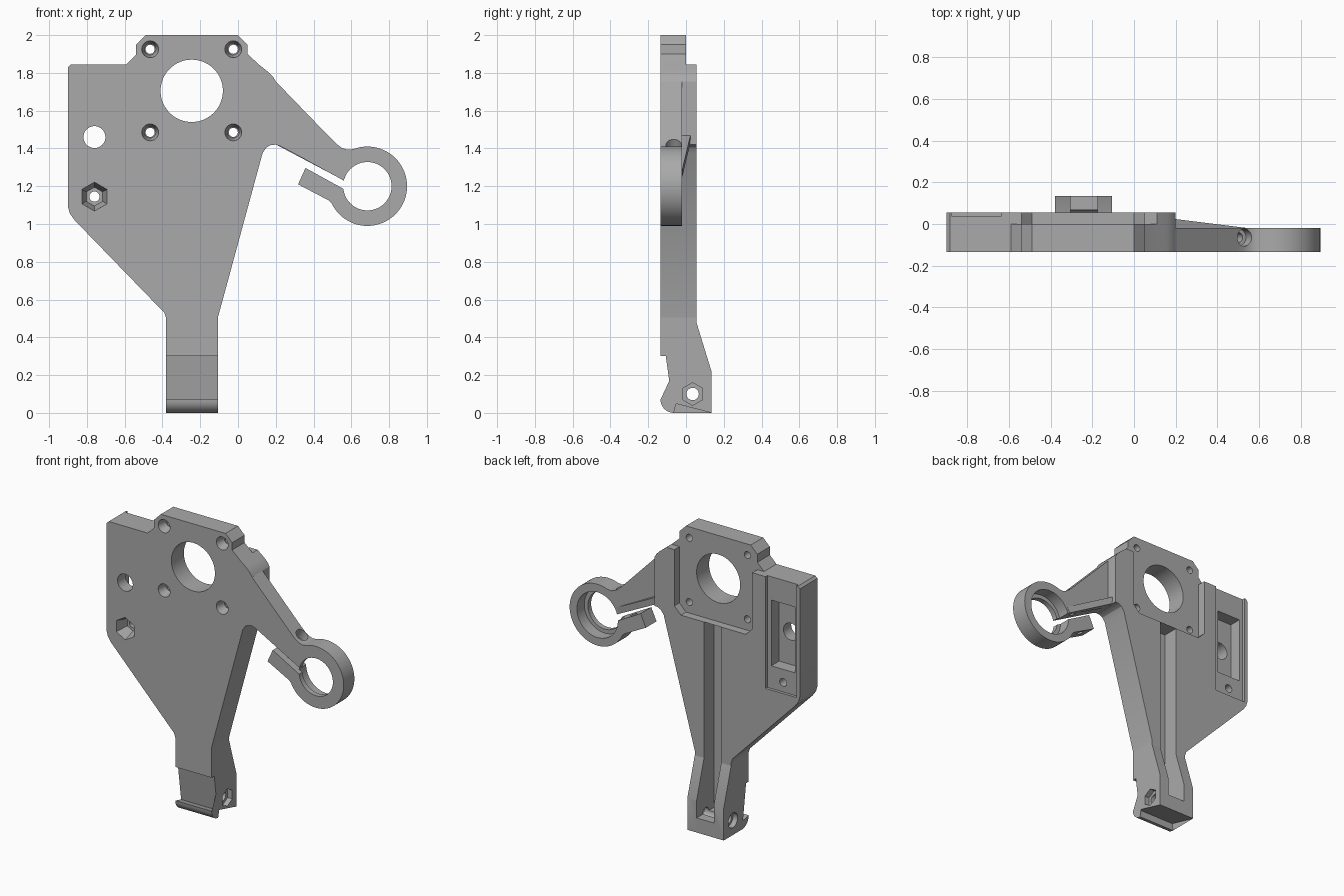
import bpy, bmesh, math
from mathutils import Vector

cube = bpy.data.objects.get("Cube")
if cube:
    bpy.data.objects.remove(cube)

grey = bpy.data.materials.new("plain_grey")
grey.use_nodes = True
grey.diffuse_color = (0.4, 0.4, 0.4, 1)
grey.node_tree.nodes["Principled BSDF"].inputs["Base Color"].default_value = (0.4, 0.4, 0.4, 1)

FRONT, BACK, STEP, ARM_BACK = -0.135, 0.055, 0.0, -0.02
SLOT = (-0.305, -0.175)          # fork slot in x
MOTOR = (-0.245, 1.705)          # motor centre in x, z
RING = (0.685, 1.2)              # clamp ring centre in x, z

# Mappings from profile (u, v) and depth w to space
screw_origin = Vector((0.44, -0.065, 1.25))
slit_dir = Vector((0.884, 0, -0.467))
screw_dir = Vector((0.467, 0, 0.884))
AXES = {
    "Y": lambda u, v, w: (u, w, v),
    "X": lambda u, v, w: (w, u, v),
    "SCREW": lambda u, v, w: screw_origin + slit_dir * u + Vector((0, v, 0)) + screw_dir * w,
}


def loft(name, pts, lo, hi, axis="Y", pts_hi=None):
    """Prism, or taper when a second profile is given."""
    bm = bmesh.new()
    place = AXES[axis]
    a = [bm.verts.new(place(u, v, lo)) for u, v in pts]
    b = [bm.verts.new(place(u, v, hi)) for u, v in (pts_hi or pts)]
    bm.faces.new(a)
    bm.faces.new(b[::-1])
    n = len(a)
    for i in range(n):
        j = (i + 1) % n
        bm.faces.new((a[i], b[i], b[j], a[j]))
    bmesh.ops.recalc_face_normals(bm, faces=bm.faces)
    mesh = bpy.data.meshes.new(name)
    bm.to_mesh(mesh)
    bm.free()
    mesh.materials.append(grey)
    ob = bpy.data.objects.new(name, mesh)
    bpy.context.collection.objects.link(ob)
    return ob


def ngon(centre, r, n=48):
    return [(centre[0] + r * math.sin(math.tau * i / n),
             centre[1] + r * math.cos(math.tau * i / n)) for i in range(n)]


def rect(u0, u1, v0, v1):
    return [(u0, v0), (u1, v0), (u1, v1), (u0, v1)]


def combine(target, tool, operation):
    mod = target.modifiers.new("combine", "BOOLEAN")
    mod.operation = operation
    mod.solver = "EXACT"
    mod.object = tool
    bpy.context.view_layer.objects.active = target
    bpy.ops.object.modifier_apply(modifier=mod.name)
    bpy.data.objects.remove(tool)


# Main plate
bracket = loft("bracket", [
    (-0.885, 1.845), (-0.59, 1.845), (-0.54, 1.895), (-0.54, 1.95), (-0.49, 2),
    (0, 2), (0.05, 1.95), (0.05, 1.9), (0.11, 1.845), (0.16, 1.805), (0.185, 1.78),
    (0.2, 1.755), (0.2, 1.42), (0.175, 1.418), (0.15, 1.405), (0.13, 1.375),
    (-0.105, 0.51), (-0.105, 0.3), (-0.38, 0.3), (-0.38, 0.5), (-0.39, 0.53),
    (-0.865, 1.02), (-0.89, 1.055), (-0.9, 1.09), (-0.9, 1.83)], FRONT, BACK)

# Fork legs with a rounded front toe
toe = [(FRONT + 0.07 * (1 - math.sin(t)), 0.07 * (1 - math.cos(t)))
       for t in [math.pi / 2 * i / 8 for i in range(9)]]
legs = loft("legs", toe + [(0.135, 0), (0.135, 0.22), (BACK, 0.48), (BACK, 0.5), (FRONT, 0.5)],
            -0.38, -0.105, "X")
combine(bracket, legs, "UNION")

# Motor pocket, open at the top, and the step above the plate
cutters = [
    loft("motor_pocket", [(-0.49, 1.41), (0, 1.41), (0.05, 1.46), (0.05, 2.1),
                          (-0.54, 2.1), (-0.54, 1.46)], STEP, 0.3),
    loft("top_step", rect(-0.7, 0.3, 1.845, 2.1), STEP, 0.3),
    loft("motor_bore", ngon(MOTOR, 0.165, 64), -0.3, 0.3),
    loft("fork_slot", rect(*SLOT, -0.1, 0.21), -0.3, 0.3),
    loft("back_channel", rect(*SLOT, 0.1, 1.41), -0.055, 0.3),
]

# Motor screw holes with countersinks
for sx in (-1, 1):
    for sz in (-1, 1):
        c = (MOTOR[0] + 0.22 * sx, MOTOR[1] + 0.22 * sz)
        cutters.append(loft("screw_hole", ngon(c, 0.024, 24), -0.3, 0.3))
        cutters.append(loft("countersink", ngon(c, 0.045, 24), FRONT - 0.001, -0.07,
                            pts_hi=ngon(c, 0.03, 24)))

# Side panel: shallow recess, deep pocket, round hole and nut seat
nut = (-0.76, 1.145)
cutters += [
    loft("panel_recess", rect(-0.875, -0.64, 1.08, 2), 0.035, 0.3),
    loft("panel_pocket", rect(-0.85, -0.67, 1.235, 1.685), -0.05, 0.3),
    loft("panel_hole", ngon((-0.76, 1.46), 0.058), -0.3, 0.3),
    loft("nut_hole", ngon(nut, 0.027, 24), -0.3, 0.3),
    loft("nut_seat", ngon(nut, 0.077, 6), FRONT - 0.001, -0.05, pts_hi=ngon(nut, 0.05, 6)),
]

# Axle through the legs: hex seat on one side, round seat on the other
axle = (0.035, 0.1)
cutters += [
    loft("axle_hole", ngon(axle, 0.033, 24), -0.5, 0.1, "X"),
    loft("axle_hex", ngon(axle, 0.06, 6), -0.14, 0, "X"),
    loft("axle_seat", ngon(axle, 0.05, 24), -0.5, -0.345, "X"),
]
for tool in cutters:
    combine(bracket, tool, "DIFFERENCE")

# Arm, clamp ring and clamp tab
clamp = loft("clamp_ring", ngon(RING, 0.21, 72), FRONT, ARM_BACK)
tab = loft("clamp_tab", [(0.3575, 1.297), (0.318, 1.21), (0.48, 1.125), (0.5, 1.105),
                         (0.51, 1.085), (0.62, 1.1), (0.65, 1.2), (0.55, 1.25),
                         (0.5, 1.222)], FRONT, ARM_BACK)
arm = loft("arm", [(0.1, 1.8), (0.195, 1.76), (0.485, 1.46), (0.52, 1.425), (0.55, 1.403),
                   (0.58, 1.393), (0.615, 1.397), (0.65, 1.25), (0.62, 1.197), (0.56, 1.23),
                   (0.23, 1.41), (0.2, 1.42), (0.1, 1.42)], FRONT, ARM_BACK)
for part in (tab, arm):
    combine(clamp, part, "UNION")

slit = [(0.3, 1.372), (0.62, 1.197), (0.7, 1.154), (0.7, 1.108), (0.62, 1.152), (0.3, 1.328)]
clamp_cutters = [
    loft("ring_bore", ngon(RING, 0.128, 64), -0.3, 0.3),
    loft("ring_seat", ngon(RING, 0.155, 64), -0.1, 0.3),
    loft("clamp_slit", slit, -0.3, 0.3),
    loft("clamp_screw", ngon((0, 0), 0.024, 24), -0.2, 0.3, "SCREW"),
    loft("clamp_screw_seat", ngon((0, 0), 0.042, 24), 0.13, 0.4, "SCREW"),
]
# The slit stops at the ring bore
combine(clamp_cutters[2], loft("slit_limit", rect(0.64, 0.9, 1, 1.4), -0.4, 0.4), "DIFFERENCE")
for tool in clamp_cutters:
    combine(clamp, tool, "DIFFERENCE")

# Tapering rib along the lower edge of the arm
rib = loft("arm_rib", [(0.17, 1.437), (0.52, 1.252), (0.54, 1.29), (0.19, 1.475)], -0.05, 0.025)
for v in rib.data.vertices:
    if v.co.x > 0.4 and v.co.y > 0:
        v.co.y = ARM_BACK + 0.001
combine(clamp, rib, "UNION")
combine(bracket, clamp, "UNION")

# Smooth the bores, keep machined edges crisp
bpy.ops.object.select_all(action="DESELECT")
bracket.select_set(True)
bpy.context.view_layer.objects.active = bracket
bpy.ops.object.shade_smooth_by_angle(angle=math.radians(25))
